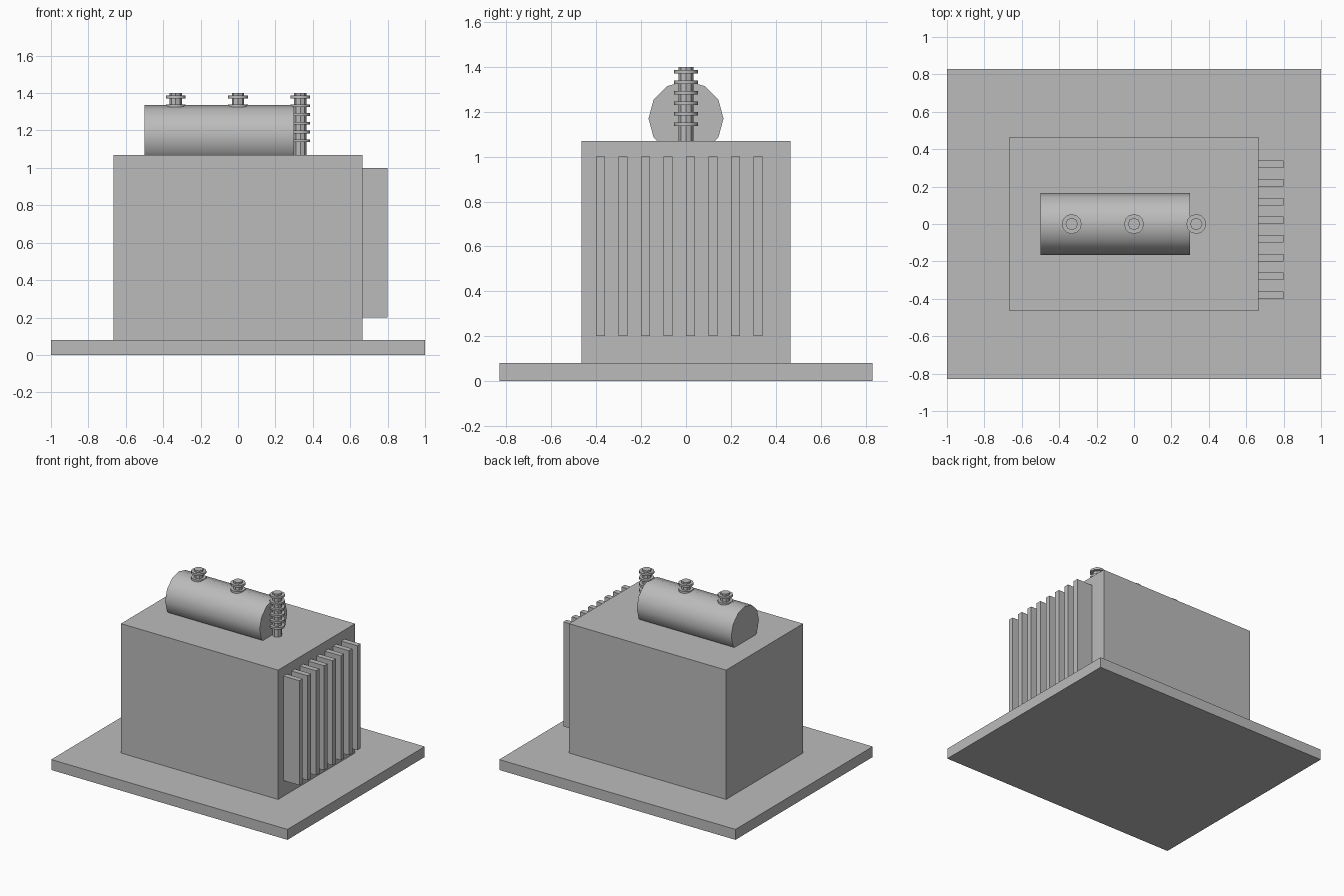
import bpy
import math

cube = bpy.data.objects.get("Cube")
if cube:
    bpy.data.objects.remove(cube, do_unlink=True)

grey = bpy.data.materials.new("plain grey")
grey.use_nodes = True
grey.diffuse_color = (0.5, 0.5, 0.5, 1)
grey.node_tree.nodes["Principled BSDF"].inputs["Base Color"].default_value = (0.5, 0.5, 0.5, 1)


def finish(name):
    obj = bpy.context.object
    obj.name = name
    obj.data.materials.append(grey)
    return obj


def box(name, x, y, z):
    """Box from (min, max) ranges on each axis."""
    ranges = (x, y, z)
    bpy.ops.mesh.primitive_cube_add(size=1, location=[sum(r) / 2 for r in ranges])
    obj = finish(name)
    obj.scale = [r[1] - r[0] for r in ranges]
    bpy.ops.object.transform_apply(location=False, rotation=False, scale=True)
    return obj


def cylinder(name, radius, depth, location, sides, rotation=(0, 0, 0)):
    bpy.ops.mesh.primitive_cylinder_add(vertices=sides, radius=radius, depth=depth,
                                        location=location, rotation=rotation)
    return finish(name)


# Base slab and tank
TANK_TOP = 1.07
box("base_slab", (-1, 1), (-0.83, 0.83), (0, 0.08))
box("tank", (-0.665, 0.665), (-0.465, 0.465), (0.08, TANK_TOP))

# Cooling fins on the left side
for i in range(8):
    y = -0.4 + 0.1 * i
    box(f"cooling_fin_{i + 1}", (0.66, 0.8), (y, y + 0.04), (0.2, 1.0))

# Oil drum lying along x, sunk into the tank lid
cylinder("oil_drum", 0.167, 0.8, (-0.1, 0, 1.17), 12, (0, math.pi / 2, 0))
bpy.ops.object.shade_smooth_by_angle(angle=math.radians(35))

# Ribbed insulators
for i, x in enumerate((-0.333, 0, 0.333)):
    cylinder(f"insulator_core_{i + 1}", 0.033, 1.4 - TANK_TOP, (x, 0, (1.4 + TANK_TOP) / 2), 8)
    for j in range(6):
        cylinder(f"insulator_{i + 1}_ring_{j + 1}", 0.053, 0.015,
                 (x, 0, 1.145 + 0.0467 * j), 12)
        bpy.ops.object.shade_smooth_by_angle(angle=math.radians(35))
